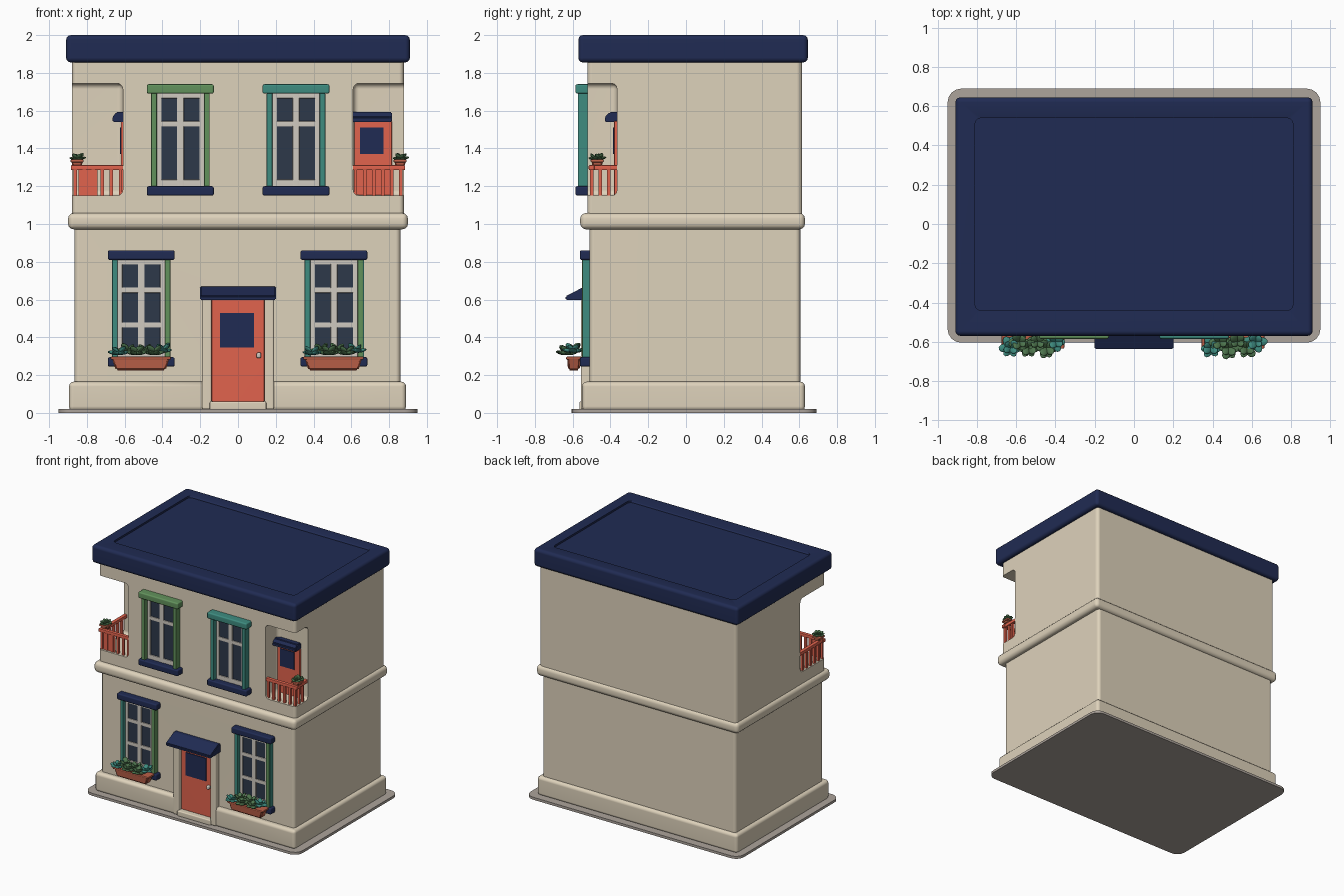
import bpy, bmesh, math, random
from mathutils import Matrix, Vector

if "Cube" in bpy.data.objects:
    bpy.data.objects.remove(bpy.data.objects["Cube"])

random.seed(4)


def material(name, r, g, b):
    lin = [(c / 255 / 12.92) if c < 10 else ((c / 255 + 0.055) / 1.055) ** 2.4 for c in (r, g, b)]
    m = bpy.data.materials.new(name)
    m.diffuse_color = (*lin, 1)
    m.use_nodes = True
    m.node_tree.nodes["Principled BSDF"].inputs["Base Color"].default_value = m.diffuse_color
    return m


CREAM = material("cream wall", 222, 210, 187)
NAVY = material("navy", 32, 43, 83)
CORAL = material("coral", 225, 99, 77)
GREEN = material("green trim", 98, 146, 92)
TEAL = material("teal trim", 62, 140, 128)
GLASS = material("slate glass", 45, 56, 74)
FRAME = material("pale frame", 208, 202, 192)
CLAY = material("terracotta", 188, 96, 72)
LEAF = material("leaf green", 78, 118, 78)
STONE = material("grey base", 172, 163, 155)


def shade(ob):
    # smooth bevels while the large faces stay flat
    ob.data.shade_smooth()
    ob.data.set_sharp_from_angle(angle=math.radians(40))
    wn = ob.modifiers.new("flat_faces", 'WEIGHTED_NORMAL')
    wn.keep_sharp = True


def finish(name, bm, mat):
    me = bpy.data.meshes.new(name)
    bmesh.ops.recalc_face_normals(bm, faces=bm.faces)
    bm.to_mesh(me)
    bm.free()
    me.materials.append(mat)
    ob = bpy.data.objects.new(name, me)
    bpy.context.collection.objects.link(ob)
    shade(ob)
    return ob


def box(name, x0, x1, y0, y1, z0, z1, mat, bevel=0, seg=3, upright=False):
    bm = bmesh.new()
    bmesh.ops.create_cube(bm, size=1)
    for v in bm.verts:
        v.co = Vector(((x0 + x1) / 2 + v.co.x * (x1 - x0),
                       (y0 + y1) / 2 + v.co.y * (y1 - y0),
                       (z0 + z1) / 2 + v.co.z * (z1 - z0)))
    if bevel:
        edges = [e for e in bm.edges if not upright
                 or abs(e.verts[0].co.z - e.verts[1].co.z) > 1e-4]
        bmesh.ops.bevel(bm, geom=edges, offset=bevel, segments=seg, profile=0.5, affect='EDGES')
    return finish(name, bm, mat)


def canopy(name, profile, a0, a1, mat, matrix=Matrix()):
    # profile of (y, z) points extruded along x
    bm = bmesh.new()
    f = bm.faces.new([bm.verts.new((a0, y, z)) for y, z in profile])
    r = bmesh.ops.extrude_face_region(bm, geom=[f])
    for v in r["geom"]:
        if isinstance(v, bmesh.types.BMVert):
            v.co.x = a1
    bmesh.ops.bevel(bm, geom=bm.edges[:], offset=0.005, segments=2, affect='EDGES')
    bm.transform(matrix)
    return finish(name, bm, mat)


def cut(ob, cutters):
    ob.modifiers.clear()
    for c in cutters:
        m = ob.modifiers.new("cut", 'BOOLEAN')
        m.operation, m.solver, m.object = 'DIFFERENCE', 'EXACT', c
    dg = bpy.context.evaluated_depsgraph_get()
    me = bpy.data.meshes.new_from_object(ob.evaluated_get(dg))
    ob.modifiers.clear()
    ob.data = me
    shade(ob)
    for c in cutters:
        bpy.data.objects.remove(c)


# Base slab, plinth, storeys and band
box("base_slab", -0.95, 0.95, -0.605, 0.69, 0, 0.02, STONE, 0.07, 4, True)
plinth = box("plinth", -0.895, 0.89, -0.55, 0.63, 0.01, 0.165, CREAM, 0.025)
lower = box("lower_storey", -0.865, 0.86, -0.51, 0.605, 0.05, 1.02, CREAM, 0.025, 3, True)
for part in (plinth, lower):
    cut(part, [box("door_cutter", -0.165, 0.165, -0.8, -0.49, 0.03, 0.62, CREAM)])
box("floor_band", -0.9, 0.9, -0.56, 0.63, 0.972, 1.058, CREAM, 0.03)
upper = box("upper_storey", -0.878, 0.878, -0.522, 0.615, 1.02, 1.9, CREAM, 0.025, 3, True)
cut(upper, [box("left_balcony_cutter", -1.1, -0.61, -0.8, -0.2, 1.15, 1.745, CREAM, 0.03),
            box("right_balcony_cutter", 0.61, 1.1, -0.8, -0.365, 1.15, 1.745, CREAM, 0.03)])

# Roof slab with shallow sunk panel
roof = box("roof", -0.91, 0.91, -0.57, 0.645, 1.855, 2.0, NAVY, 0.025)
cut(roof, [box("roof_cutter", -0.81, 0.81, -0.44, 0.54, 1.985, 2.2, NAVY, 0.03, 3, True)])


# Windows: glass, frame bars, side strips, lintel and sill
def window(name, xc, z0, z1, wall, rows, lintel, left, right, depth):
    w = 0.125
    box(name + "_glass", xc - w, xc + w, wall - 0.008, wall + 0.01, z0, z1, GLASS)
    f0, f1 = wall - 0.016, wall + 0.01
    for i, (x, h) in enumerate(((xc - w + 0.012, 0.013), (xc, 0.018), (xc + w - 0.012, 0.013))):
        box(f"{name}_upright_{i}", x - h, x + h, f0, f1, z0, z1, FRAME, 0.004, 2)
    for i, (z, h) in enumerate([(z0 + 0.02, 0.02), (z1 - 0.015, 0.015)] + [(r, 0.014) for r in rows]):
        box(f"{name}_crossbar_{i}", xc - w, xc + w, f0 + 0.001, f1, z - h, z + h, FRAME, 0.004, 2)
    for side, s, mat in (("left", -1, left), ("right", 1, right)):
        x = xc + s * 0.14
        box(f"{name}_{side}_strip", x - 0.015, x + 0.015, wall - depth + 0.012, f1, z0, z1, mat, 0.006, 2)
    box(name + "_lintel", xc - 0.177, xc + 0.177, wall - depth, f1, z1 - 0.005, z1 + 0.045, lintel, 0.01)
    box(name + "_sill", xc - 0.177, xc + 0.177, wall - depth, f1, z0 - 0.045, z0 + 0.005, NAVY, 0.01)


window("lower_left_window", -0.512, 0.29, 0.815, -0.51, (0.465, 0.65), NAVY, TEAL, GREEN, 0.052)
window("lower_right_window", 0.508, 0.29, 0.815, -0.51, (0.465, 0.65), NAVY, TEAL, GREEN, 0.052)
box("lower_right_strip_side", 0.66, 0.667, -0.545, -0.5, 0.29, 0.815, TEAL)
window("upper_left_window", -0.305, 1.195, 1.695, -0.522, (1.53,), GREEN, GREEN, GREEN, 0.063)
window("upper_right_window", 0.307, 1.195, 1.695, -0.522, (1.53,), TEAL, TEAL, TEAL, 0.063)

# Front door with jambs, step, pane, knob and sloped canopy
box("front_door", -0.14, 0.14, -0.525, -0.485, 0.06, 0.61, CORAL, 0.005, 2)
box("front_door_pane", -0.095, 0.085, -0.531, -0.524, 0.345, 0.53, NAVY)
for s in (-1, 1):
    box("door_jamb", s * 0.165 - 0.025, s * 0.165 + 0.025, -0.557, -0.485, 0.02, 0.62, CREAM, 0.008)
box("door_step", -0.15, 0.15, -0.565, -0.485, 0.015, 0.06, CREAM, 0.008)
box("door_knob", 0.098, 0.122, -0.55, -0.52, 0.29, 0.32, FRAME, 0.009)
canopy("front_canopy", [(-0.5, 0.67), (-0.535, 0.67), (-0.637, 0.618), (-0.637, 0.597), (-0.5, 0.6)],
       -0.2, 0.2, NAVY)

# Balcony doors: right one faces front, left one faces sideways
box("right_balcony_door", 0.615, 0.815, -0.38, -0.36, 1.15, 1.545, CORAL, 0.004, 2)
box("right_balcony_pane", 0.645, 0.77, -0.386, -0.379, 1.37, 1.51, NAVY)
canopy("right_balcony_canopy", [(-0.355, 1.592), (-0.405, 1.592), (-0.43, 1.565), (-0.43, 1.54), (-0.355, 1.54)],
       0.605, 0.815, NAVY)
box("left_balcony_door", -0.62, -0.6, -0.44, -0.24, 1.15, 1.545, CORAL, 0.004, 2)
box("left_balcony_pane", -0.626, -0.619, -0.405, -0.275, 1.37, 1.51, NAVY)
canopy("left_balcony_canopy", [(0.01, 1.592), (-0.035, 1.592), (-0.055, 1.565), (-0.055, 1.54), (0.01, 1.54)],
       -0.11, 0.11, NAVY, Matrix.Translation((-0.61, -0.34, 0)) @ Matrix.Rotation(-math.pi / 2, 4, 'Z'))

# Railings wrapping both balcony corners
for side, s, back in (("left", -1, -0.2), ("right", 1, -0.365)):
    xa, xb = sorted((s * 0.605, s * 0.885))
    box(side + "_front_rail", xa, xb, -0.515, -0.485, 1.285, 1.312, CORAL, 0.006, 2)
    xc = s * 0.862
    box(side + "_side_rail", xc - 0.015, xc + 0.015, -0.515, back + 0.01, 1.285, 1.312, CORAL, 0.006, 2)
    for i in range(6):
        x = s * (0.622 + 0.048 * i)
        box(f"{side}_front_baluster_{i}", x - 0.009, x + 0.009, -0.509, -0.491, 1.14, 1.295, CORAL)
    n = round((back + 0.5) / 0.048)
    for i in range(1, n):
        y = -0.5 + (back + 0.5) * i / n
        box(f"{side}_side_baluster_{i}", xc - 0.009, xc + 0.009, y - 0.009, y + 0.009, 1.14, 1.295, CORAL)
box("left_rail_panel", -0.845, -0.745, -0.504, -0.496, 1.15, 1.29, CORAL)


# Chunky rosette plants; the listed ones are teal
def plants(name, centres, size, teal_ids=()):
    for mat, label, teal in ((LEAF, "green", False), (TEAL, "teal", True)):
        bm = bmesh.new()
        for k, c in enumerate(centres):
            if (k in teal_ids) != teal:
                continue
            for ring, count, tilt in ((0, 6, 0.2), (1, 4, 0.8)):
                for j in range(count):
                    turn = 2 * math.pi * (j + 0.5 * ring) / count + random.uniform(-0.25, 0.25)
                    s = size * random.uniform(0.85, 1.1)
                    m = (Matrix.Translation(c) @ Matrix.Rotation(turn, 4, 'Z')
                         @ Matrix.Rotation(-tilt, 4, 'Y') @ Matrix.Translation((s * 0.95, 0, 0))
                         @ Matrix.Diagonal((s, s * 0.7, s * 0.33, 1)))
                    bmesh.ops.create_icosphere(bm, subdivisions=2, radius=1, matrix=m)
        if bm.verts:
            finish(f"{name}_{label}", bm, mat)
        else:
            bm.free()


def pot(name, xc, yc, hx, hy, z0, z1):
    # tapered pot with a rim
    bm = bmesh.new()
    bmesh.ops.create_cube(bm, size=2)
    for v in bm.verts:
        k = 1 if v.co.z > 0 else 0.85
        v.co = Vector((xc + v.co.x * hx * k, yc + v.co.y * hy * k, z1 if v.co.z > 0 else z0))
    bmesh.ops.bevel(bm, geom=bm.edges[:], offset=hy * 0.25, segments=3, affect='EDGES')
    finish(name, bm, CLAY)
    box(name + "_rim", xc - hx - 0.005, xc + hx + 0.005, yc - hy - 0.005, yc + hy + 0.005,
        z1 - 0.016, z1, CLAY, 0.006, 2)


for side, x in (("left", -0.515), ("right", 0.505)):
    pot(side + "_flower_box", x, -0.594, 0.155, 0.036, 0.225, 0.298)
    spots = [(x - 0.115 + 0.046 * i, -0.63 + 0.032 * (i % 2), 0.312 + 0.012 * (i % 2))
             for i in range(6)]
    plants(side + "_box_plant", spots, 0.03, (0, 5))
for side, x in (("left", -0.852), ("right", 0.858)):
    pot(side + "_rail_pot", x, -0.47, 0.03, 0.03, 1.305, 1.342)
    plants(side + "_rail_plant", [(x, -0.48, 1.342), (x + 0.01, -0.46, 1.345)], 0.02)
